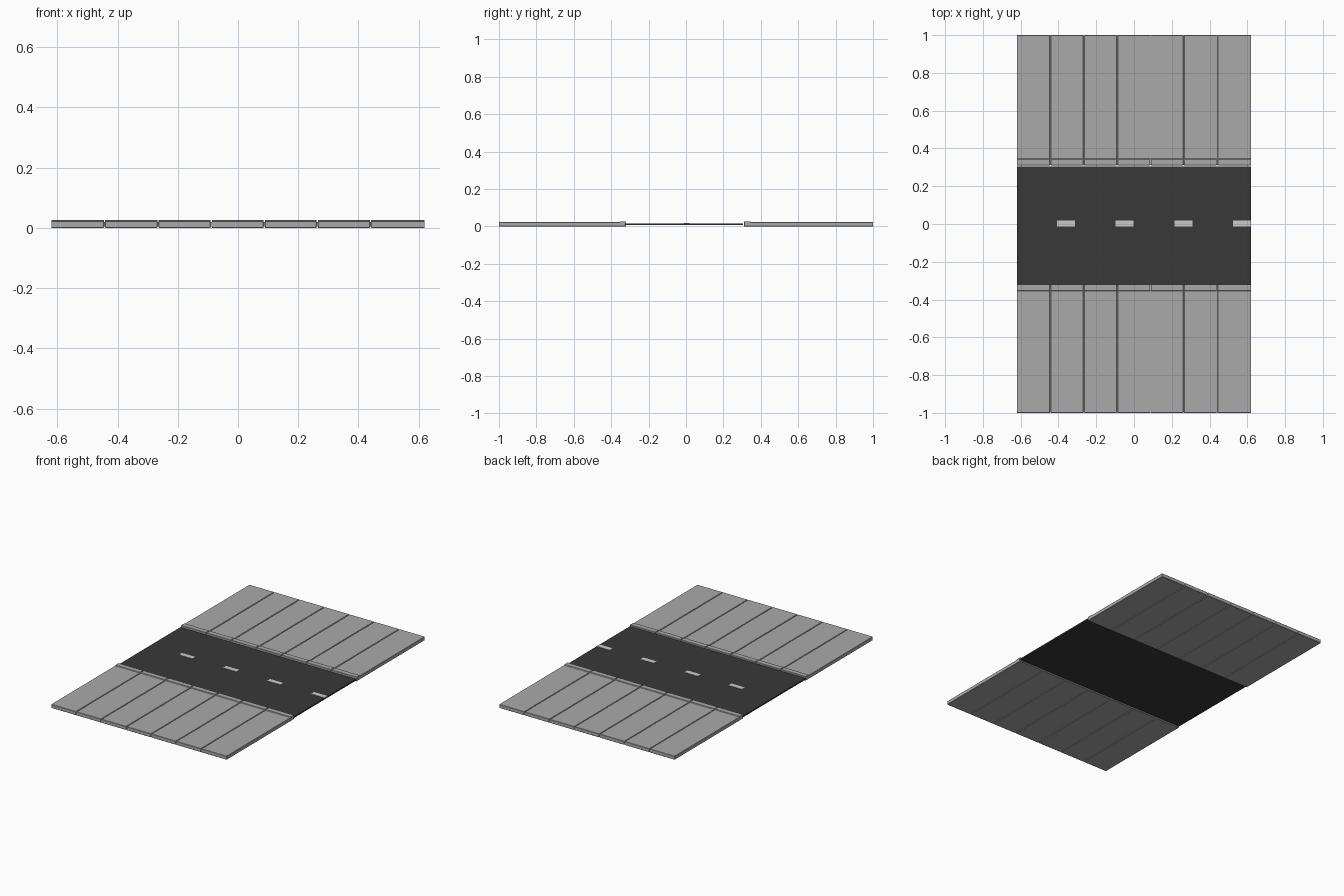
import bpy, bmesh

if "Cube" in bpy.data.objects:
    bpy.data.objects.remove(bpy.data.objects["Cube"])

def material(name, rgb):
    m = bpy.data.materials.new(name)
    m.diffuse_color = (*rgb, 1)
    m.use_nodes = True
    m.node_tree.nodes["Principled BSDF"].inputs["Base Color"].default_value = m.diffuse_color
    return m

asphalt = material("asphalt", (0.04, 0.04, 0.04))
paint = material("paint", (0.55, 0.55, 0.55))
concrete = material("concrete", (0.4, 0.4, 0.4))

def prism(name, profile, x0, x1, mat, bevel=0):
    """Extrude a (y, z) profile from x0 to x1."""
    bm = bmesh.new()
    face = bm.faces.new([bm.verts.new((x0, y, z)) for y, z in profile])
    ext = bmesh.ops.extrude_face_region(bm, geom=[face])
    moved = [v for v in ext["geom"] if isinstance(v, bmesh.types.BMVert)]
    bmesh.ops.translate(bm, verts=moved, vec=(x1 - x0, 0, 0))
    bmesh.ops.recalc_face_normals(bm, faces=bm.faces)
    me = bpy.data.meshes.new(name)
    bm.to_mesh(me)
    bm.free()
    ob = bpy.data.objects.new(name, me)
    bpy.context.collection.objects.link(ob)
    me.materials.append(mat)
    if bevel:
        b = ob.modifiers.new("bevel", "BEVEL")
        b.width, b.segments = bevel, 1
    return ob

def box(name, x0, x1, y0, y1, z0, z1, mat):
    return prism(name, [(y0, z0), (y1, z0), (y1, z1), (y0, z1)], x0, x1, mat)

X = 0.62

# road bed
box("road", -X, X, -0.33, 0.305, 0.008, 0.017, asphalt)

# dashed centre line
for i in range(4):
    x = -0.408 + 0.311 * i
    box(f"lane_dash_{i}", x, x + 0.095, -0.012, 0.018, 0.012, 0.019, paint)

# pavement slabs with a raised kerb lip along the road
cuts = [-X, -0.443, -0.266, -0.089, 0.087, 0.263, 0.44, X]
gap = 0.002
for side, inner, label in ((1, 0.31, "back"), (-1, 0.32, "front")):
    lip = inner + 0.034
    profile = [(inner, 0), (1, 0), (1, 0.023), (lip, 0.023),
               (lip, 0.027), (inner, 0.027)]
    profile = [(side * y, z) for y, z in profile]
    for i, (a, b) in enumerate(zip(cuts, cuts[1:])):
        x0 = a + (gap if i else 0)
        x1 = b - (gap if i < len(cuts) - 2 else 0)
        prism(f"{label}_slab_{i}", profile, x0, x1, concrete, 0.0015)
    # joint filler closing the gaps between slabs
    y0, y1 = sorted((side * (inner + 0.003), side * 0.997))
    box(f"{label}_joint_filler", -X + 0.01, X - 0.01, y0, y1, 0.004, 0.019, concrete)
